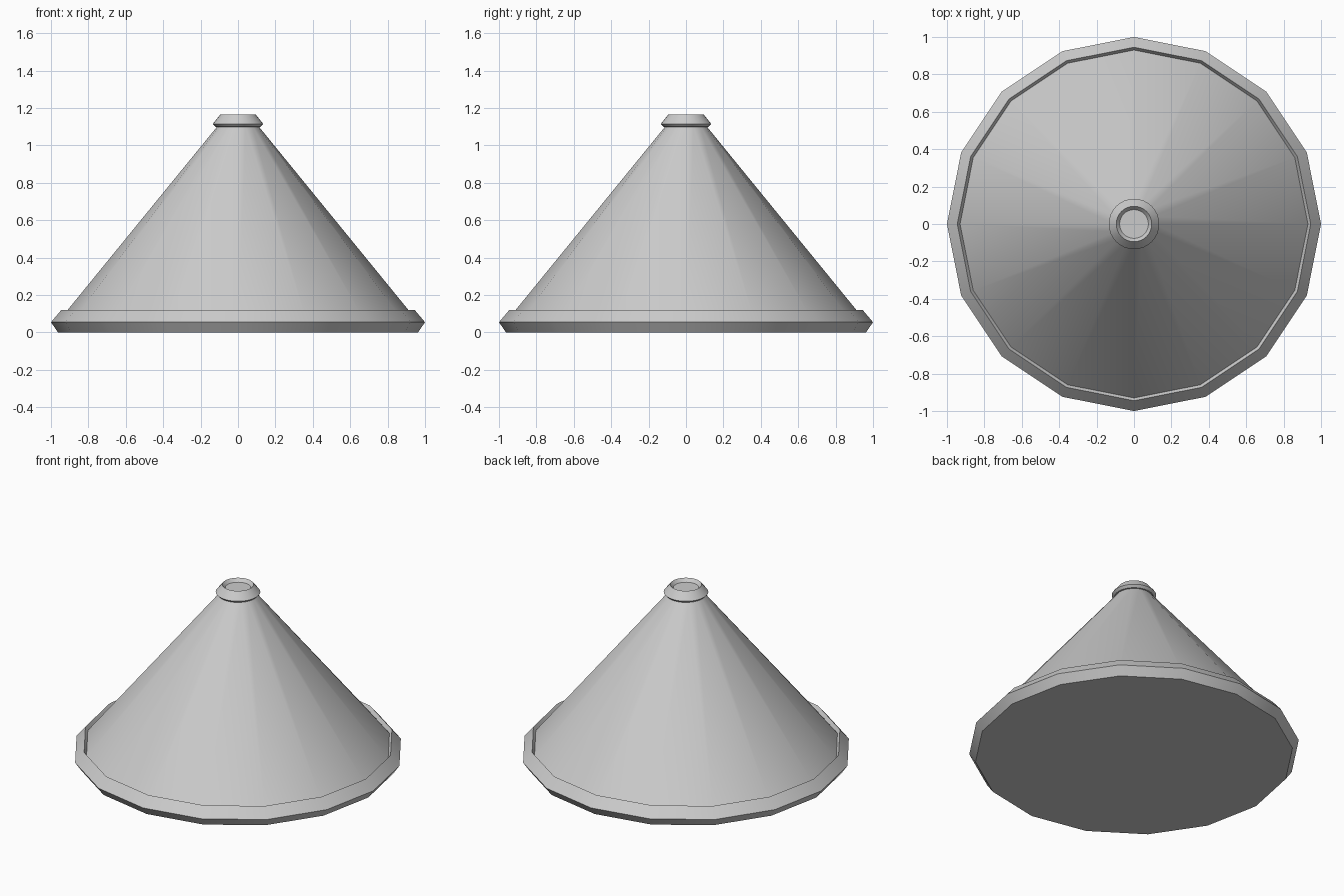
import bpy, bmesh, math

if "Cube" in bpy.data.objects:
    bpy.data.objects.remove(bpy.data.objects["Cube"])


def lathe(name, profile, sides, closed=False, cap_start=False, cap_end=False, smooth=30):
    """Revolve an (r, z) profile around z."""
    bm = bmesh.new()
    rings = [[bm.verts.new((r * math.cos(math.tau * i / sides),
                            r * math.sin(math.tau * i / sides), z))
              for i in range(sides)] for r, z in profile]
    pairs = list(zip(rings, rings[1:]))
    if closed:
        pairs.append((rings[-1], rings[0]))
    for a, b in pairs:
        for i in range(sides):
            j = (i + 1) % sides
            bm.faces.new((a[i], a[j], b[j], b[i]))
    if cap_start:
        bm.faces.new(rings[0][::-1])
    if cap_end:
        bm.faces.new(rings[-1])
    bmesh.ops.recalc_face_normals(bm, faces=bm.faces)
    mesh = bpy.data.meshes.new(name)
    bm.to_mesh(mesh)
    bm.free()
    obj = bpy.data.objects.new(name, mesh)
    bpy.context.collection.objects.link(obj)
    bpy.ops.object.select_all(action='DESELECT')
    obj.select_set(True)
    bpy.context.view_layer.objects.active = obj
    bpy.ops.object.shade_smooth_by_angle(angle=math.radians(smooth))
    return obj


# One closed shell: base disc, bevelled rim, shallow groove and cone
lathe("cone_body",
      [(0.962, 0), (1.0, 0.055), (0.945, 0.12), (0.93, 0.097), (0.108, 1.105)],
      16, cap_start=True, cap_end=True)

# Collar round the tip, with a shallow dish in its top
lathe("tip_collar",
      [(0.108, 1.098), (0.12, 1.1), (0.135, 1.115), (0.095, 1.165), (0.077, 1.143)],
      32, cap_start=True, cap_end=True)
